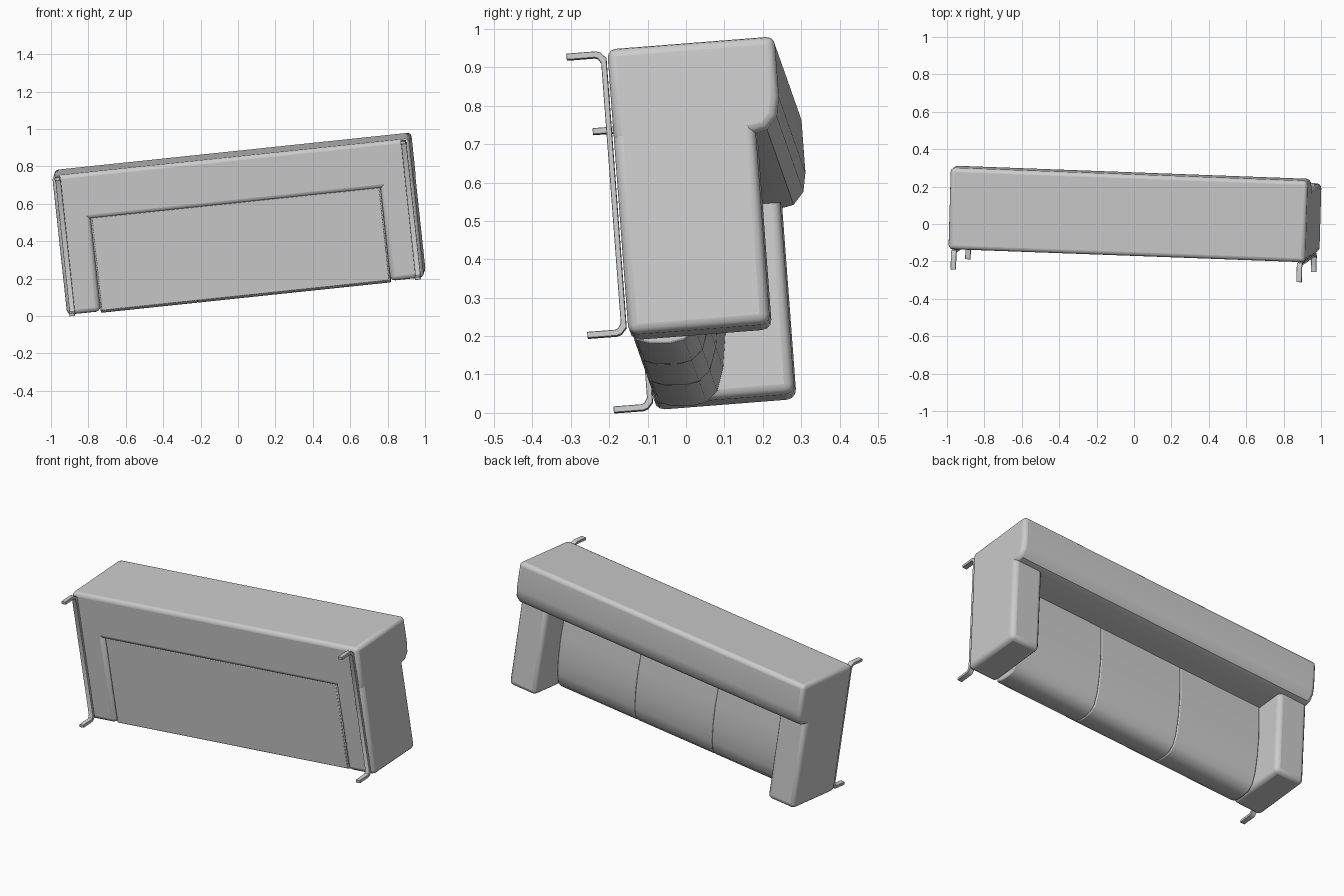
import bpy, bmesh, math
from mathutils import Matrix, Vector

old = bpy.data.objects.get("Cube")
if old:
    bpy.data.objects.remove(old, do_unlink=True)

fabric = bpy.data.materials.new("plain_grey")
fabric.use_nodes = True
grey = (0.6, 0.6, 0.6, 1)
fabric.diffuse_color = grey
fabric.node_tree.nodes["Principled BSDF"].inputs["Base Color"].default_value = grey

# Sofa frame: u along its length, v up from its underside, w towards its back.
u_axis = Vector((1, -0.037, 0.105)).normalized()
w_axis = Vector((-0.11, -0.075, 1))
w_axis = (w_axis - u_axis * w_axis.dot(u_axis)).normalized()
v_axis = w_axis.cross(u_axis)
pose = Matrix((u_axis, v_axis, w_axis)).transposed().to_4x4()
pose.translation = (0.04, -0.115, 0.105)

HALF = 0.96      # half length
INNER = 0.78     # inner side of the arms
DEPTH = 0.75


def extrude(name, profile, u0, u1, bevel, segments=3):
    """Extrude a (v, w) profile along u, round its sharp edges, place it."""
    bm = bmesh.new()
    face = bm.faces.new([bm.verts.new((u0, v, w)) for v, w in profile])
    new = bmesh.ops.extrude_face_region(bm, geom=[face])["geom"]
    verts = [g for g in new if isinstance(g, bmesh.types.BMVert)]
    bmesh.ops.translate(bm, verts=verts, vec=(u1 - u0, 0, 0))
    if len(bm.faces) == len(profile) + 1:
        bm.faces.new([v for v in bm.verts if v not in verts])
    bmesh.ops.recalc_face_normals(bm, faces=bm.faces)
    mesh = bpy.data.meshes.new(name)
    bm.to_mesh(mesh)
    bm.free()
    mesh.materials.append(fabric)
    obj = bpy.data.objects.new(name, mesh)
    bpy.context.collection.objects.link(obj)
    obj.matrix_world = pose
    mod = obj.modifiers.new("rounding", "BEVEL")
    mod.width = bevel
    mod.segments = segments
    mod.limit_method = "ANGLE"
    mod.angle_limit = math.radians(45)
    bpy.ops.object.select_all(action="DESELECT")
    obj.select_set(True)
    bpy.context.view_layer.objects.active = obj
    bpy.ops.object.shade_smooth_by_angle(angle=math.radians(35))
    return obj


# Backrest with a soft overhanging front edge
back = [(0, 0.5), (0.36, 0.5), (0.4, 0.508), (0.428, 0.54), (0.437, 0.59),
        (0.437, DEPTH), (0, DEPTH)]
extrude("backrest", back, -HALF, HALF, 0.022)

# Arms, flush with the ends of the backrest
arm = [(0, 0), (0.37, 0), (0.37, 0.6), (0, 0.6)]
extrude("left_arm", arm, INNER, HALF, 0.025)
extrude("right_arm", arm, -HALF, -INNER, 0.025)

# Three seat cushions with rounded fronts
cushion = [(0.012, 0.003), (0.05, -0.01), (0.1, -0.014), (0.14, -0.007),
           (0.17, 0.02), (0.19, 0.08), (0.204, 0.18), (0.21, 0.3),
           (0.2, 0.51), (0.012, 0.504)]
width = 2 * INNER / 3
for i, side in enumerate(("right", "middle", "left")):
    u0 = -INNER + i * width
    extrude(side + "_seat_cushion", cushion, u0, u0 + width, 0.006, 2)

# Base panel closing the underside below the cushions
panel = [(0.008, 0.004), (0.03, 0.004), (0.03, 0.504), (0.008, 0.504)]
extrude("seat_base", panel, -INNER + 0.006, INNER - 0.006, 0.004, 2)

# Flat metal runners, bent into a leg at each end
T = 0.016
TIP = -0.107
outer = [(TIP, 0), (-0.03, 0), (-0.018, 0.004), (-0.004, 0.02)]
inner = [(TIP, T), (-0.034, T), (-0.026, T + 0.003), (-0.018, 0.032)]
mid = 0.3735


def flip(points):
    return [(v, 2 * mid - w) for v, w in reversed(points)]


runner = outer + flip(outer) + flip(inner)[::-1] + inner[::-1]
for name, u in (("left", 0.93), ("right", -0.93)):
    extrude(name + "_leg_runner", runner, u - 0.014, u + 0.014, 0.001, 1)
